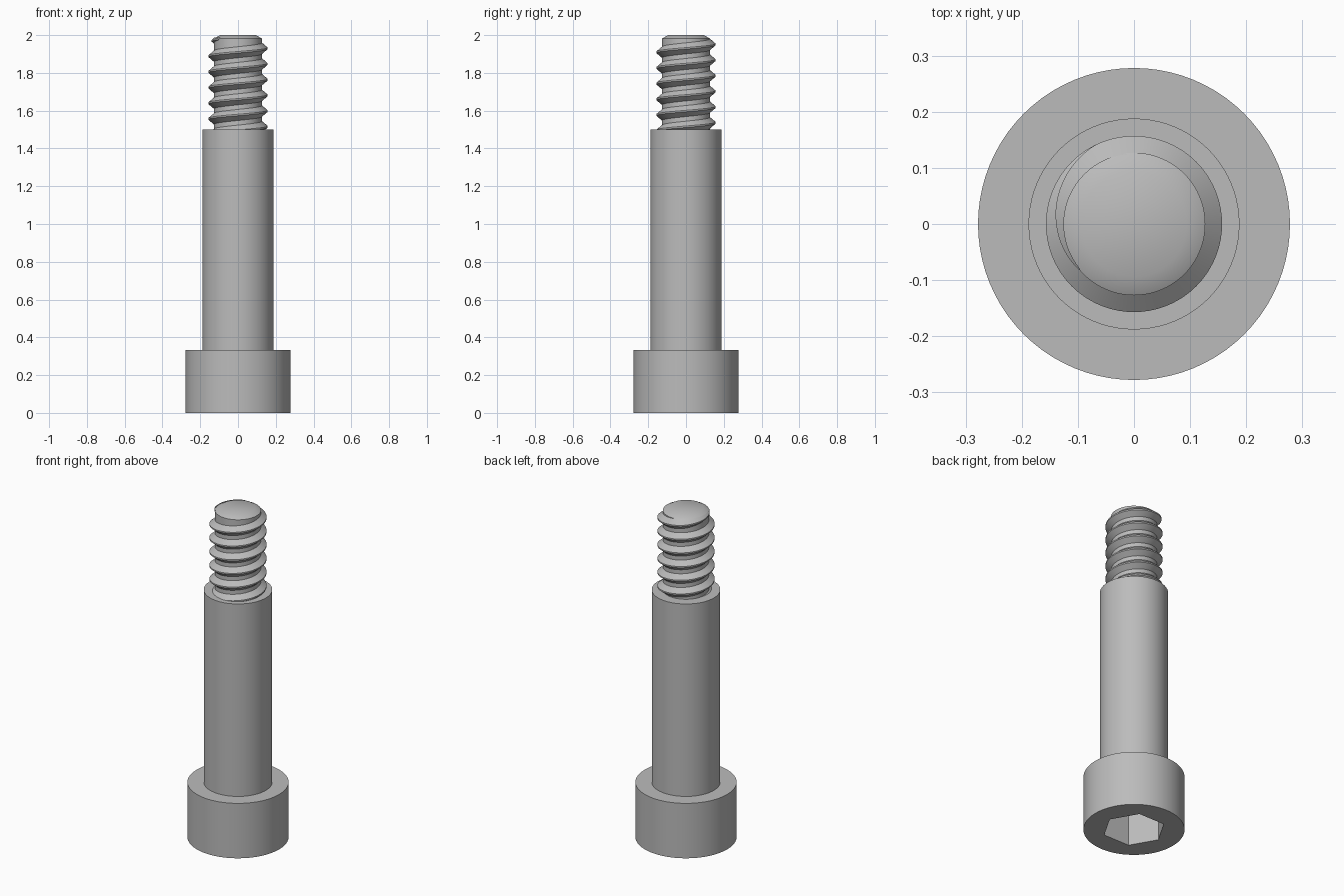
import bpy, bmesh
from math import sin, cos, pi, radians

if "Cube" in bpy.data.objects:
    bpy.data.objects.remove(bpy.data.objects["Cube"])

SIDES = 80
PITCH = 0.083
HEAD_R, HEAD_Z = 0.278, 0.333
SHANK_R, SHANK_Z = 0.188, 1.5
ROOT_R, CREST_R = 0.127, 0.157
TIP_R, TIP_Z = 0.094, 2.0
SOCKET_R, SOCKET_Z = 0.174, 0.22

steel = bpy.data.materials.new("plain steel grey")
steel.use_nodes = True
GREY = (0.5, 0.5, 0.5, 1)
steel.diffuse_color = GREY
steel.node_tree.nodes["Principled BSDF"].inputs["Base Color"].default_value = GREY


def finish(name, bm, angle=30):
    bmesh.ops.recalc_face_normals(bm, faces=bm.faces)
    mesh = bpy.data.meshes.new(name)
    bm.to_mesh(mesh)
    bm.free()
    mesh.materials.append(steel)
    obj = bpy.data.objects.new(name, mesh)
    bpy.context.collection.objects.link(obj)
    bpy.ops.object.select_all(action="DESELECT")
    obj.select_set(True)
    bpy.context.view_layer.objects.active = obj
    bpy.ops.object.shade_smooth_by_angle(angle=radians(angle))
    return obj


def ring(bm, r, z, n=SIDES):
    return [bm.verts.new((r * cos(2 * pi * i / n), r * sin(2 * pi * i / n), z))
            for i in range(n)]


def bridge(bm, a, b, closed=True):
    n = len(a)
    for i in range(n if closed else n - 1):
        j = (i + 1) % n
        bm.faces.new((a[i], a[j], b[j], b[i]))


def lathe(bm, profile):
    rings = [ring(bm, r, z) for r, z in profile]
    for a, b in zip(rings, rings[1:]):
        bridge(bm, a, b)
    return rings


def loop_edges(bm, loop):
    return [bm.edges.get((v, loop[(i + 1) % len(loop)])) for i, v in enumerate(loop)]


# Socket head: cylinder with a hexagonal recess in its underside
bm = bmesh.new()
rings = lathe(bm, [(HEAD_R, 0), (HEAD_R, HEAD_Z), (SHANK_R, HEAD_Z)])
mouth, floor = ring(bm, SOCKET_R, 0, 6), ring(bm, SOCKET_R, SOCKET_Z, 6)
bridge(bm, mouth, floor)
bm.faces.new(floor)
bmesh.ops.triangle_fill(bm, use_beauty=True, normal=(0, 0, -1),
                        edges=loop_edges(bm, rings[0]) + loop_edges(bm, mouth))
finish("socket_head", bm)

# Smooth shoulder, stepping in to the threaded end with a chamfered tip
bm = bmesh.new()
rings = lathe(bm, [(SHANK_R, HEAD_Z), (SHANK_R, SHANK_Z), (ROOT_R, SHANK_Z),
                   (ROOT_R, 1.982), (TIP_R, TIP_Z)])
bm.faces.new(rings[-1])
finish("shoulder_and_core", bm)

# Helical thread: rises out of the shoulder and fades into the core near the tip
bm = bmesh.new()
START, FADE, END, STEP = -2000, 116, 222, 5
previous = None
for deg in range(START, END + 1, STEP):
    fade = min(1, (END - deg) / (END - FADE))
    z = 1.93 + PITCH * deg / 360
    crest = ROOT_R + (CREST_R - ROOT_R) * fade
    base, flat = 0.006 + 0.025 * fade, 0.004
    a = radians(deg)
    section = [bm.verts.new((r * cos(a), r * sin(a), z + dz)) for r, dz in
               ((ROOT_R - 0.002, -base), (crest, -flat),
                (crest, flat), (ROOT_R - 0.002, base))]
    if previous:
        bridge(bm, previous, section)
    else:
        bm.faces.new(section)
    previous = section
bm.faces.new(previous)
finish("screw_thread", bm)
